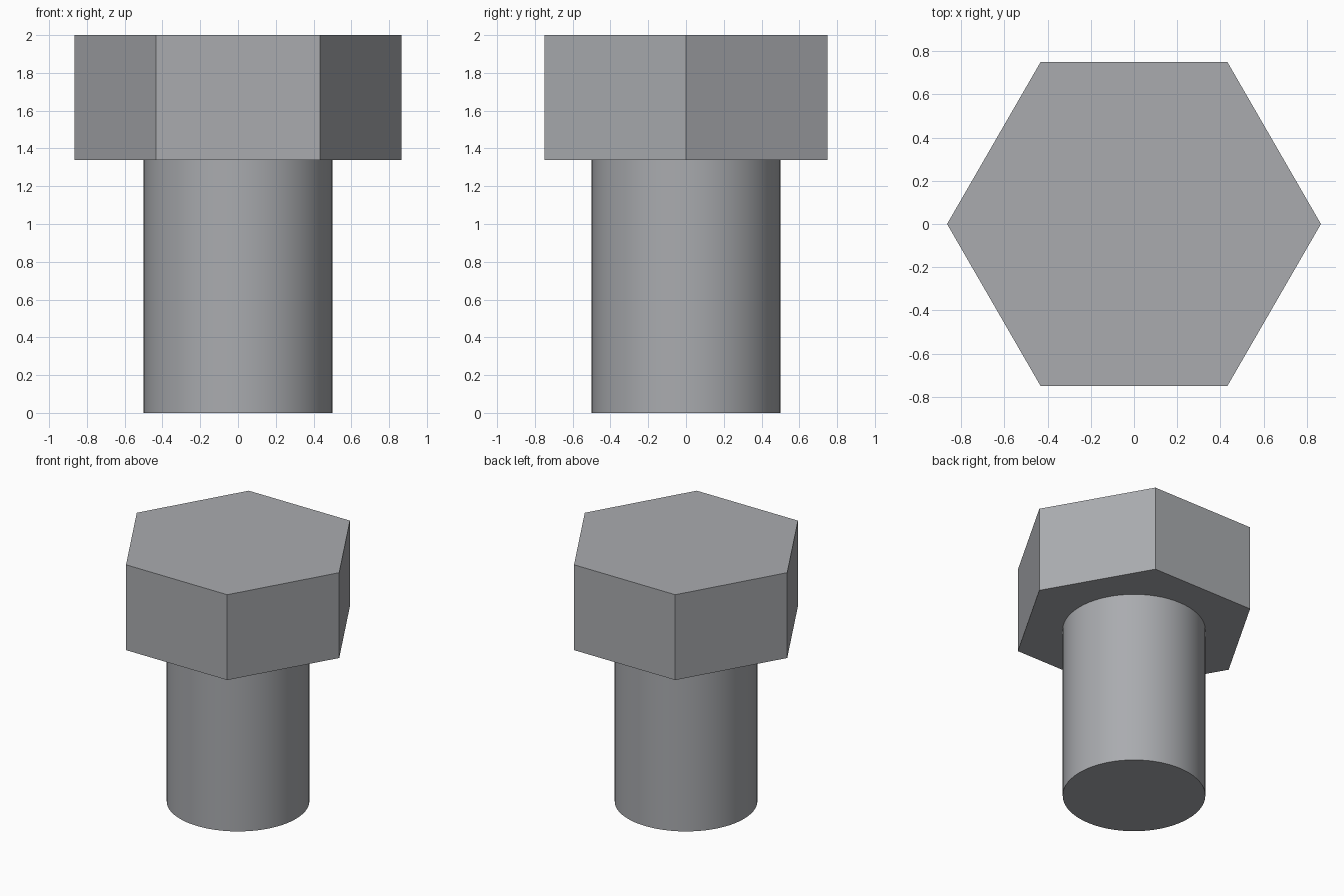
import bpy
import math

if "Cube" in bpy.data.objects:
    bpy.data.objects.remove(bpy.data.objects["Cube"])

HEAD_BOTTOM, TOP = 1.34, 2.0
FLAT_TO_FLAT, SHANK_RADIUS = 1.5, 0.5

steel = bpy.data.materials.new("steel grey")
steel.diffuse_color = (0.40, 0.41, 0.43, 1.0)
steel.use_nodes = True
steel.node_tree.nodes["Principled BSDF"].inputs["Base Color"].default_value = steel.diffuse_color


def prism(name, sides, radius, z0, z1, turn=0.0):
    """Upright closed prism between two heights."""
    bpy.ops.mesh.primitive_cylinder_add(
        vertices=sides, radius=radius, depth=z1 - z0,
        location=(0, 0, (z0 + z1) / 2), rotation=(0, 0, turn))
    ob = bpy.context.object
    ob.name = name
    ob.data.materials.append(steel)
    return ob


# Round shank, smooth around with sharp rims
shank = prism("shank", 64, SHANK_RADIUS, 0.0, HEAD_BOTTOM)
bpy.ops.object.shade_smooth_by_angle(angle=math.radians(30))

# Hexagonal head, corners on the x axis
corner_radius = FLAT_TO_FLAT / 2 / math.cos(math.pi / 6)
head = prism("hex_head", 6, corner_radius, HEAD_BOTTOM, TOP, math.radians(30))
